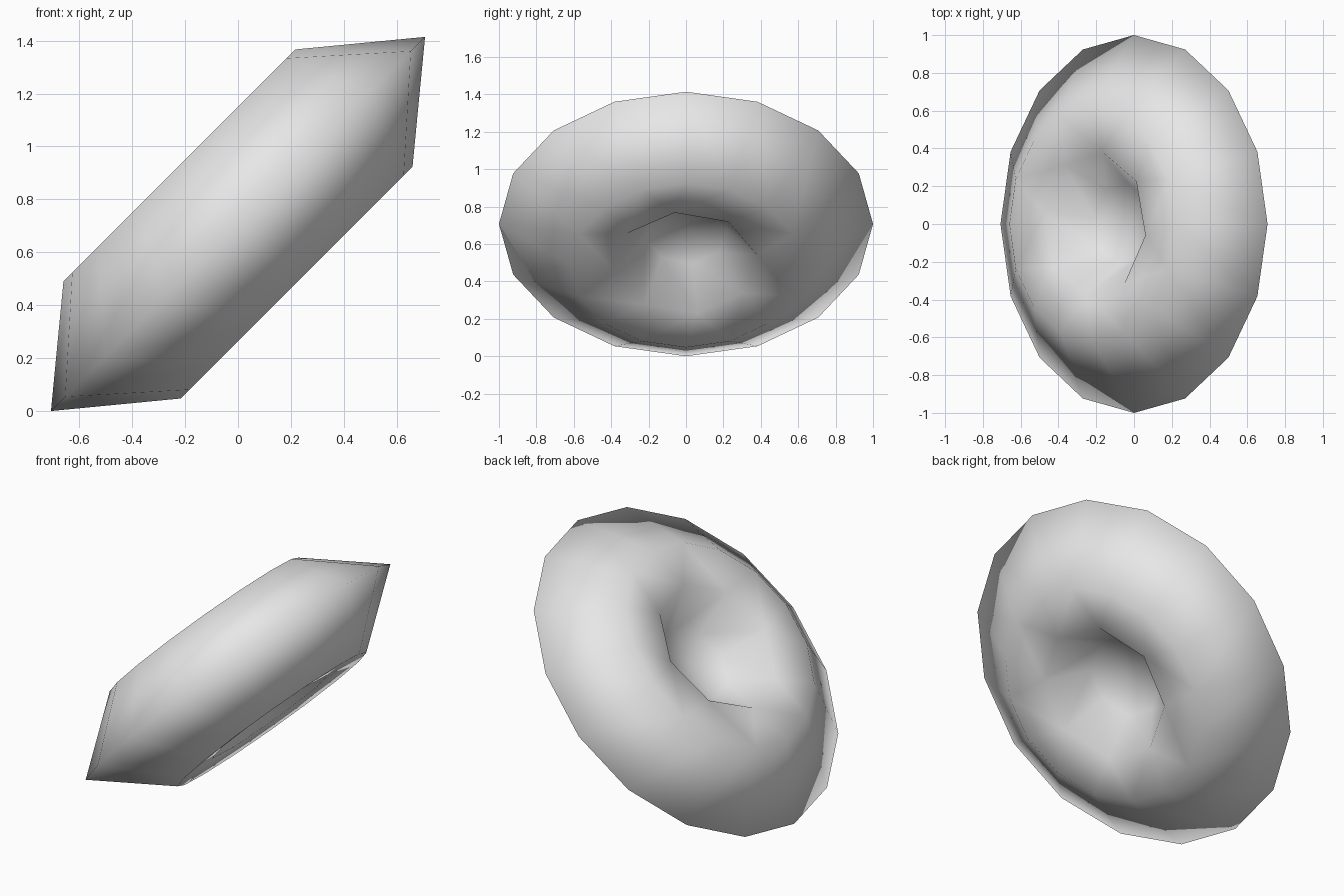
import bpy, bmesh, math
from mathutils import Matrix

cube = bpy.data.objects.get("Cube")
if cube:
    bpy.data.objects.remove(cube, do_unlink=True)

RIM_SIDES = 16
DIMPLE_SIDES = 8


def ring(bm, sides, radius, height, turn=0.0):
    """One regular ring of vertices around the z axis."""
    angles = [math.tau * i / sides + turn for i in range(sides)]
    return [bm.verts.new((radius * math.cos(a), radius * math.sin(a), height)) for a in angles]


def bridge(bm, outer, inner):
    """Quads between two rings of equal count."""
    n = len(outer)
    for i in range(n):
        j = (i + 1) % n
        bm.faces.new((outer[i], outer[j], inner[j], inner[i]))


def bridge_half(bm, outer, inner):
    """Triangles from a ring to one with half as many vertices."""
    n, m = len(outer), len(inner)
    for j in range(m):
        a, b, c = outer[2 * j - 1], outer[2 * j], outer[(2 * j + 1) % n]
        bm.faces.new((a, b, inner[j]))
        bm.faces.new((b, c, inner[j]))
        bm.faces.new((c, inner[(j + 1) % m], inner[j]))


# Biconcave disc: sharp equator, flat shoulders, a dimple on both sides
bm = bmesh.new()
equator = ring(bm, RIM_SIDES, 1.0, 0.0)
turn = math.radians(-9)
for side in (1, -1):
    shoulder = ring(bm, RIM_SIDES, 0.62, 0.313 * side)
    lip = ring(bm, DIMPLE_SIDES, 0.385, 0.295 * side, turn)
    floor = ring(bm, DIMPLE_SIDES, 0.22, 0.08 * side, turn)
    centre = bm.verts.new((0, 0, 0.05 * side))
    bridge(bm, equator, shoulder)
    bridge_half(bm, shoulder, lip)
    bridge(bm, lip, floor)
    for i in range(DIMPLE_SIDES):
        bm.faces.new((floor[i], floor[(i + 1) % DIMPLE_SIDES], centre))

# Tilt the disc and rest it on the ground
bm.transform(Matrix.Translation((0, 0, math.sqrt(0.5))) @ Matrix.Rotation(math.radians(-45), 4, "Y"))
bmesh.ops.recalc_face_normals(bm, faces=bm.faces)
for face in bm.faces:
    face.smooth = True

mesh = bpy.data.meshes.new("dimpled_disc")
bm.to_mesh(mesh)
bm.free()
disc = bpy.data.objects.new("dimpled_disc", mesh)
bpy.context.collection.objects.link(disc)

# Light grey surface
grey = bpy.data.materials.new("light_grey")
grey.use_nodes = True
colour = (0.8, 0.8, 0.8, 1.0)
grey.diffuse_color = colour
grey.node_tree.nodes["Principled BSDF"].inputs["Base Color"].default_value = colour
mesh.materials.append(grey)
